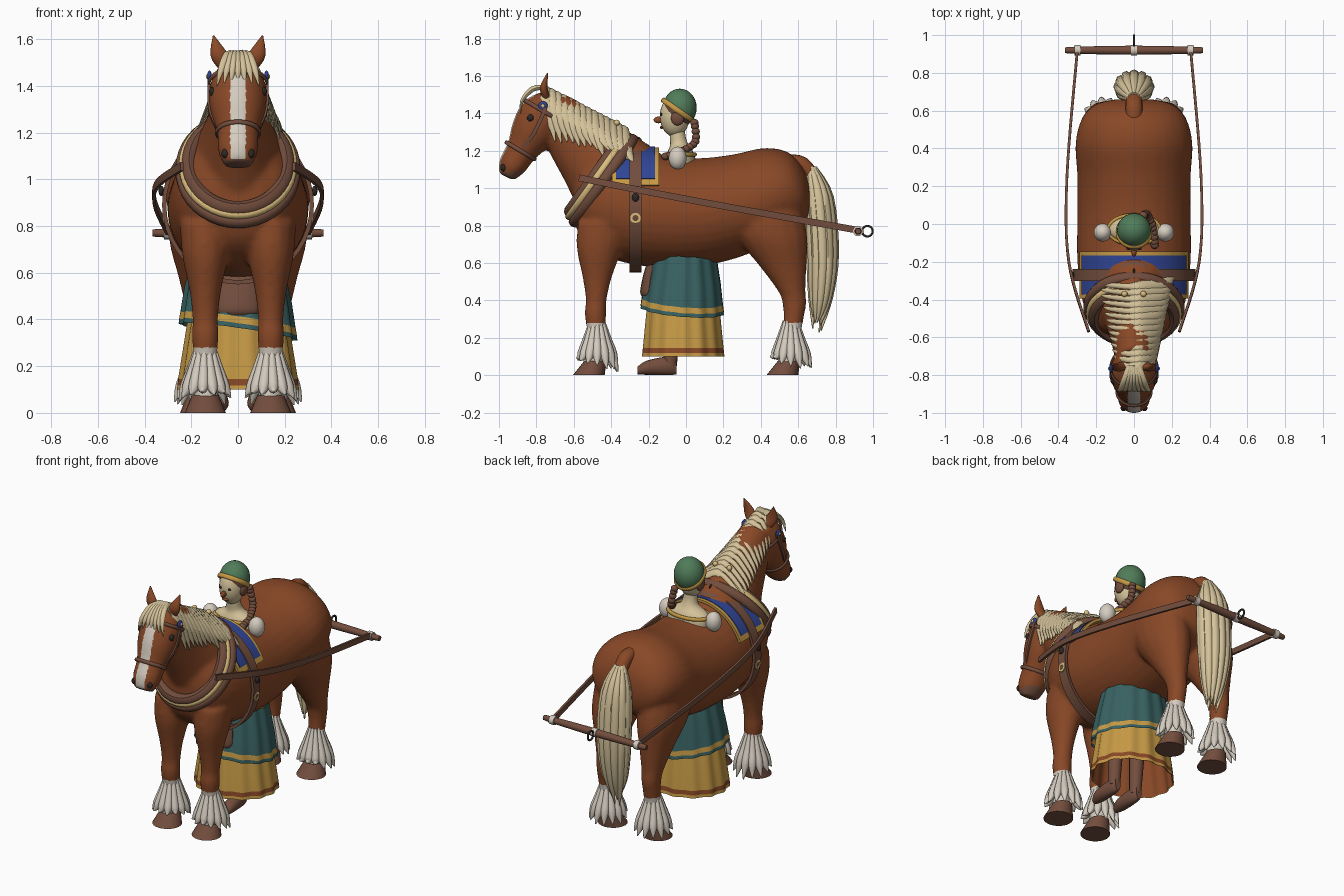
import bpy
import bmesh
import random
from math import sin, cos, pi, radians
from mathutils import Vector, Matrix

if "Cube" in bpy.data.objects:
    bpy.data.objects.remove(bpy.data.objects["Cube"])
random.seed(4)
X, Y, Z = Vector((1, 0, 0)), Vector((0, 1, 0)), Vector((0, 0, 1))

# Palette
PALETTE = {
    "chestnut": (.25, .065, .02), "leather": (.17, .075, .047),
    "mane cream": (.66, .54, .32), "feather white": (.66, .6, .52),
    "gold cloth": (.56, .32, .06), "teal cloth": (.04, .12, .12),
    "green cloth": (.08, .2, .1), "blue cloth": (.03, .06, .3),
    "straw trim": (.72, .52, .21), "dark iron": (.025, .02, .018),
}
MATS = {}
for label, rgb in PALETTE.items():
    m = bpy.data.materials.new(label)
    m.use_nodes = True
    m.diffuse_color = (*rgb, 1)
    m.node_tree.nodes["Principled BSDF"].inputs["Base Color"].default_value = (*rgb, 1)
    MATS[label] = m


def smooth_path(pts, steps, closed):
    """Catmull-Rom interpolation of (x, y, z, half width, half height) rows."""
    rows, count, out = [Vector(p) for p in pts], len(pts), []
    for i in range(count if closed else count - 1):
        a, b, c, d = (rows[(i + j) % count if closed else min(max(i + j, 0), count - 1)]
                      for j in (-1, 0, 1, 2))
        for step in range(steps):
            t = step / steps
            out.append(b + (c - a) * (t / 2) + (a * 2 - b * 5 + c * 4 - d) * (t * t / 2)
                       + (b * 3 - a - c * 3 + d) * (t ** 3 / 2))
    return out if closed else out + [rows[-1]]


def tube(bm, pts, sides=16, side=X, axis=None, steps=4, closed=False, caps=True, flute=0, folds=1):
    """Sweep an elliptical (or, with four sides, rectangular) section along a path."""
    path = smooth_path(pts, steps, closed)
    count, rings = len(path), []
    centres = [Vector(p[:3]) for p in path]
    turn, grow = (pi / 4, 2 ** .5) if sides == 4 else (0, 1)
    for i, p in enumerate(path):
        before = centres[i - 1] if closed or i else centres[0]
        after = centres[(i + 1) % count] if closed else centres[min(i + 1, count - 1)]
        along = axis or (after - before).normalized()
        across = (side - along * side.dot(along)).normalized()
        up = along.cross(across)
        ring = []
        for k in range(sides):
            angle = turn + 2 * pi * k / sides
            size = grow * (1 + flute * cos(folds * angle))
            ring.append(bm.verts.new(centres[i] + across * (max(p[3], .001) * size * cos(angle))
                                     + up * (max(p[4], .001) * size * sin(angle))))
        rings.append(ring)
    for i in range(count if closed else count - 1):
        low, high = rings[i], rings[(i + 1) % count]
        for k in range(sides):
            j = (k + 1) % sides
            bm.faces.new((low[k], low[j], high[j], high[k]))
    if caps and not closed:
        bm.faces.new(rings[0])
        bm.faces.new(rings[-1])


def paint(ob, labels, rule=None):
    me = ob.data
    me.materials.clear()
    for label in labels:
        me.materials.append(MATS[label])
    for face in me.polygons:
        face.material_index = rule(face.center, face.normal) if rule else 0
    me.shade_smooth()
    me.set_sharp_from_angle(angle=radians(45))


def finish(name, bm, labels, rule=None, both=False):
    bmesh.ops.recalc_face_normals(bm, faces=bm.faces)
    me = bpy.data.meshes.new(name)
    bm.to_mesh(me)
    bm.free()
    ob = bpy.data.objects.new(name, me)
    bpy.context.collection.objects.link(ob)
    paint(ob, labels.split("+"), rule)
    if both:
        ob.modifiers.new("other side", "MIRROR")
    return ob


def loft(name, pts, labels, rule=None, both=False, **options):
    bm = bmesh.new()
    tube(bm, pts, **options)
    return finish(name, bm, labels, rule, both)


def hoop(name, centre, a, b, v, width, thick, labels, u=X, arc=None, sides=10):
    lo, hi = arc or (0, 360)
    angles = [radians(lo + (hi - lo) * i / 40) for i in range(40 if not arc else 41)]
    pts = [(*(Vector(centre) + u * (a * cos(t)) + v * (b * sin(t))), width, thick) for t in angles]
    return loft(name, pts, labels, sides=sides, side=u.cross(v), steps=1, closed=not arc)


def ball(name, place, radii, labels, rule=None, both=False):
    bm = bmesh.new()
    bmesh.ops.create_uvsphere(bm, u_segments=24, v_segments=16, radius=1,
                              matrix=Matrix.Translation(place) @ Matrix.Diagonal((*radii, 1)))
    return finish(name, bm, labels, rule, both)


def at(x, rows):
    return [(x, *row) for row in rows]


# Horse body, neck, head and legs fused into one skin
bm = bmesh.new()
tube(bm, at(0, [(-.6, .95, .1, .12), (-.55, .94, .2, .22), (-.42, .92, .27, .29), (-.2, .88, .3, .3),
                (.05, .87, .3, .29), (.25, .9, .3, .28), (.42, .95, .31, .265), (.55, .97, .28, .22),
                (.63, .95, .21, .15), (.66, .94, .1, .07)]), sides=32, axis=Y)
tube(bm, at(0, [(-.33, 1, .24, .27), (-.45, 1.13, .18, .23), (-.56, 1.24, .135, .18),
                (-.66, 1.36, .11, .14), (-.73, 1.44, .09, .1)]), sides=24)
tube(bm, at(0, [(-.71, 1.48, .08, .07), (-.76, 1.4, .12, .125), (-.82, 1.3, .12, .12),
                (-.88, 1.2, .09, .085), (-.93, 1.12, .085, .075), (-.96, 1.06, .06, .045)]), sides=24)
for s in (-1, 1):
    tube(bm, at(s * .14, [(-.42, .82, .11, .16), (-.46, .68, .1, .125), (-.475, .52, .068, .078),
                          (-.48, .4, .055, .056), (-.485, .33, .058, .058), (-.48, .2, .048, .048),
                          (-.5, .06, .05, .055)]), axis=Z)
    tube(bm, at(s * .16, [(.42, .9, .13, .2), (.46, .74, .135, .19), (.52, .58, .095, .125),
                          (.565, .45, .065, .074), (.58, .38, .056, .064), (.57, .26, .05, .052),
                          (.54, .06, .05, .055)]), axis=Z)
horse = finish("horse_body", bm, "chestnut")
skin = horse.modifiers.new("fuse", "REMESH")
skin.mode, skin.voxel_size = "VOXEL", .013
relax = horse.modifiers.new("relax", "SMOOTH")
relax.factor, relax.iterations = .5, 8
baked = bpy.data.meshes.new_from_object(horse.evaluated_get(bpy.context.evaluated_depsgraph_get()))
horse.modifiers.clear()
horse.data = baked


def coat(c, n):
    if c.z < .28:
        return 1
    if c.y < -.85 and c.z < 1.09:
        return 2
    return int(c.y < -.8 and abs(c.x) < .035 and n.y < -.4 and c.z < 1.5)


paint(horse, ["chestnut", "feather white", "leather"], coat)

# Face details and ears
loft("ear", [(.06, -.75, 1.49, .03, .02), (.085, -.76, 1.54, .034, .02), (.105, -.74, 1.615, .003, .003)],
     "chestnut", both=True)
ball("horse_eye", (.108, -.83, 1.375), (.016, .02, .02), "dark iron", both=True)
ball("nostril", (.055, -.975, 1.11), (.016, .016, .02), "dark iron", both=True)

# Hooves and feathered fetlocks
for part, x, y in (("fore", .14, -.485), ("hind", .16, .55)):
    loft(part + "_hoof", at(x, [(y - .035, 0, .088, .085), (y, .075, .058, .06)]), "leather",
         both=True, axis=Z, steps=1, sides=24)
    bm = bmesh.new()
    for i in range(13):
        c, s = cos(2 * pi * i / 13), sin(2 * pi * i / 13)
        end = .06 - .03 * s + random.uniform(-.015, .015)
        tube(bm, [(x + r * c, y + .01 + r * s, z, w, w) for r, z, w in
                  ((.035, .29, .008), (.058, .19, .021), (.085, .11, .024), (.112, end, .003))], sides=8)
    finish(part + "_feather", bm, "feather white", both=True)

# Tail
loft("tail_dock", at(0, [(.54, 1.15, .04, .03), (.62, 1.13, .045, .04), (.69, 1.05, .04, .035)]), "chestnut")
bm = bmesh.new()
for i in range(12):
    c, s = cos(pi * i / 6), sin(pi * i / 6)
    end = random.uniform(.22, .32)
    tube(bm, [(r * c, y + .75 * r * s, z, w, w) for r, y, z, w in
              ((.02, .67, 1.11, .015), (.07, .71, .95, .028), (.08, .73, .65, .028),
               (.06, .72, .42, .022), (.03, .7, end, .003))], sides=8)
finish("tail_hair", bm, "mane cream")

# Mane: long locks on the left, short spikes on the right, and a forelock
crest = Vector((0, .88, -.47))
long_locks, spikes = bmesh.new(), bmesh.new()
for i in range(14):
    t = i / 13
    y, z, w = -.75 + .42 * t, 1.525 - .215 * t, .09 + .09 * t
    drop = .25 - .08 * t + random.uniform(-.02, .03)
    tube(long_locks, [(-.02, y, z, .02, .012), (.03, y, z + .005, .03, .016),
                      (.8 * w + .02, y + .015, z - .1, .034, .018),
                      (w + .032, y + .05, z - drop, .004, .004)], sides=8, side=crest)
    tube(spikes, [(.01, y, z, .016, .012), (-.04, y, z, .016, .012),
                  (-.75 * w - .015, y + .01, z - .08, .012, .01),
                  (-w - .01, y + .02, z - .14, .002, .002)], sides=8, side=crest)
finish("mane", long_locks, "mane cream")
finish("mane_spikes", spikes, "mane cream")
bm = bmesh.new()
for i in range(-3, 4):
    tube(bm, [(.008 * i, -.75, 1.54, .015, .012), (.016 * i, -.82, 1.53, .018, .015),
              (.024 * i, -.875, 1.47, .014, .01), (.03 * i, -.885, 1.41 - .01 * (i % 2), .002, .002)], sides=8)
finish("forelock", bm, "mane cream")

# Bridle
brow = Vector((0, -.86, .51))
hoop("noseband", (0, -.885, 1.2), .092, .09, brow, .011, .007, "leather")
hoop("browband", (0, -.76, 1.41), .124, .127, brow, .011, .006, "leather")
loft("cheek_strap", [(.09, -.87, 1.22, .006, .01), (.122, -.81, 1.3, .006, .01), (.124, -.75, 1.43, .006, .01)],
     "leather", both=True, sides=4)
ball("rosette", (.122, -.765, 1.44), (.01, .025, .025), "blue cloth", both=True)
ball("rosette_stud", (.131, -.765, 1.44), (.006, .01, .01), "straw trim", both=True)

# Collar
lean = Vector((0, .58, .815))
hoop("collar_roll", (0, -.475, 1.06), .21, .235, lean, .045, .035, "leather")
hoop("collar_trim", (0, -.475, 1.06), .237, .262, lean, .02, .017, "straw trim")
hoop("collar_back", (0, -.44, 1.04), .245, .275, lean, .03, .024, "leather")
loft("hame_tip", at(.05, [(-.34, 1.25, .01, .01), (-.37, 1.34, .008, .008)]), "straw trim", both=True)
ball("hame_knob", (.05, -.37, 1.35), (.016, .016, .016), "straw trim", both=True)

# Back pad, saddle and girth
pad = (0, -.27, .89)
hoop("pad_border", pad, .305, .32, Z, .125, .008, "gold cloth", arc=(23, 157), sides=4)
hoop("pad_cloth", pad, .311, .326, Z, .103, .006, "blue cloth", arc=(29, 151), sides=4)
hoop("girth", pad, .316, .331, Z, .032, .009, "leather", sides=4)
ball("saddle", (0, -.26, 1.222), (.09, .065, .025), "leather")
hoop("saddle_ring", (0, -.26, 1.25), .02, .02, Z, .005, .005, "dark iron", u=Y)
hoop("girth_buckle", (.318, -.27, .84), .022, .022, Z, .006, .006, "straw trim", u=Y, sides=4
     ).modifiers.new("other side", "MIRROR")
ball("girth_boss", (.328, -.27, .95), (.012, .018, .022), "dark iron", both=True)

# Traces and swingletree
loft("trace", [(*p, .007, .018) for p in ((.24, -.57, 1.055), (.345, -.2, .98), (.355, .25, .895), (.3, .92, .775))],
     "leather", both=True, sides=4, steps=8)
loft("swingletree", [(x, .92, .77, r, r) for x, r in ((-.365, .015), (-.3, .019), (0, .024), (.3, .019), (.365, .015))],
     "leather", side=Z)
for name, x in (("centre_ferrule", 0), ("end_ferrule", .3)):
    loft(name, [(x - .016, .92, .77, .027, .027), (x + .016, .92, .77, .027, .027)], "feather white",
         both=x > 0, side=Z, steps=1)
hoop("hitch_ring", (0, .97, .77), .028, .028, Z, .006, .006, "dark iron", u=Y)

# Skirts, apron and boots
skirt = dict(axis=Z, steps=1, sides=96, caps=False, flute=.025, folds=14)
gown = [(-.015, .1, .255, .22), (-.015, .118, .253, .218), (-.015, .145, .25, .215),
        (-.015, .4, .21, .19), (-.015, .65, .15, .14)]
loft("skirt", at(0, gown), "gold cloth+chestnut", lambda c, n: int(.118 < c.z < .145), **skirt)
loft("skirt_lining", at(0, [(y, z, w - .006, h - .006) for y, z, w, h in gown]), "chestnut", **skirt)
over = loft("overskirt", at(0, [(-.02, .345, .248, .222), (-.02, .365, .246, .22), (-.02, .395, .241, .216),
                               (-.015, .5, .225, .2), (-.01, .66, .19, .17)]),
            "teal cloth+gold cloth", lambda c, n: int(.365 < c.z < .395), **skirt)
for v in over.data.vertices:
    v.co.z -= .14 * v.co.x + .08 * v.co.y
loft("apron", at(0, [(-.205, .42, .085, .03), (-.2, .45, .1, .045), (-.185, .55, .09, .04), (-.17, .62, .06, .03)]),
     "leather", axis=Z)
loft("boot", at(.08, [(-.26, .025, .02, .02), (-.21, .04, .04, .038), (-.1, .05, .035, .05), (-.05, .05, .02, .045)]),
     "leather", both=True, axis=Y)
loft("ankle", at(.08, [(-.085, .05, .034, .036), (-.07, .3, .045, .045)]), "leather", both=True, axis=Z)

# Rider's torso, neck and sleeves
loft("torso", at(0, [(-.03, .9, .12, .09), (-.03, 1.12, .14, .085), (-.03, 1.19, .13, .07), (-.035, 1.23, .06, .05),
                     (-.045, 1.28, .042, .042), (-.05, 1.36, .042, .042)]), "mane cream", axis=Z, sides=24)
hoop("neckline", (0, -.03, 1.18), .137, .078, Y, .012, .01, "gold cloth")
ball("sleeve", (.165, -.045, 1.16), (.048, .048, .062), "feather white", both=True)

# Rider's head, cap and braid
tilt = Vector((0, .82, -.57))
crown = X.cross(tilt)
band = Vector((0, -.042, 1.415))
ball("face", (0, -.06, 1.385), (.074, .08, .11), "mane cream")
ball("cap", (0, -.033, 1.43), (.09, .09, .102), "green cloth+leather",
     lambda c, n: int((c - band).dot(crown) < 0))
hoop("cap_band", band, .09, .1, tilt, .014, .007, "gold cloth")
ball("nose", (0, -.147, 1.365), (.014, .026, .018), "chestnut")
ball("lips", (0, -.13, 1.325), (.022, .01, .008), "chestnut")
ball("rider_eye", (.03, -.131, 1.395), (.011, .006, .008), "dark iron", both=True)
ball("ear_hair", (.072, -.045, 1.375), (.018, .035, .04), "leather", both=True)
plait = smooth_path([(.05, .045, 1.35), (.07, .05, 1.25), (.1, -.02, 1.2), (.11, -.11, 1.17)], 4, False)
for i, p in enumerate(plait):
    ball("braid_knot", p, (.022, .022, .02), "leather")
